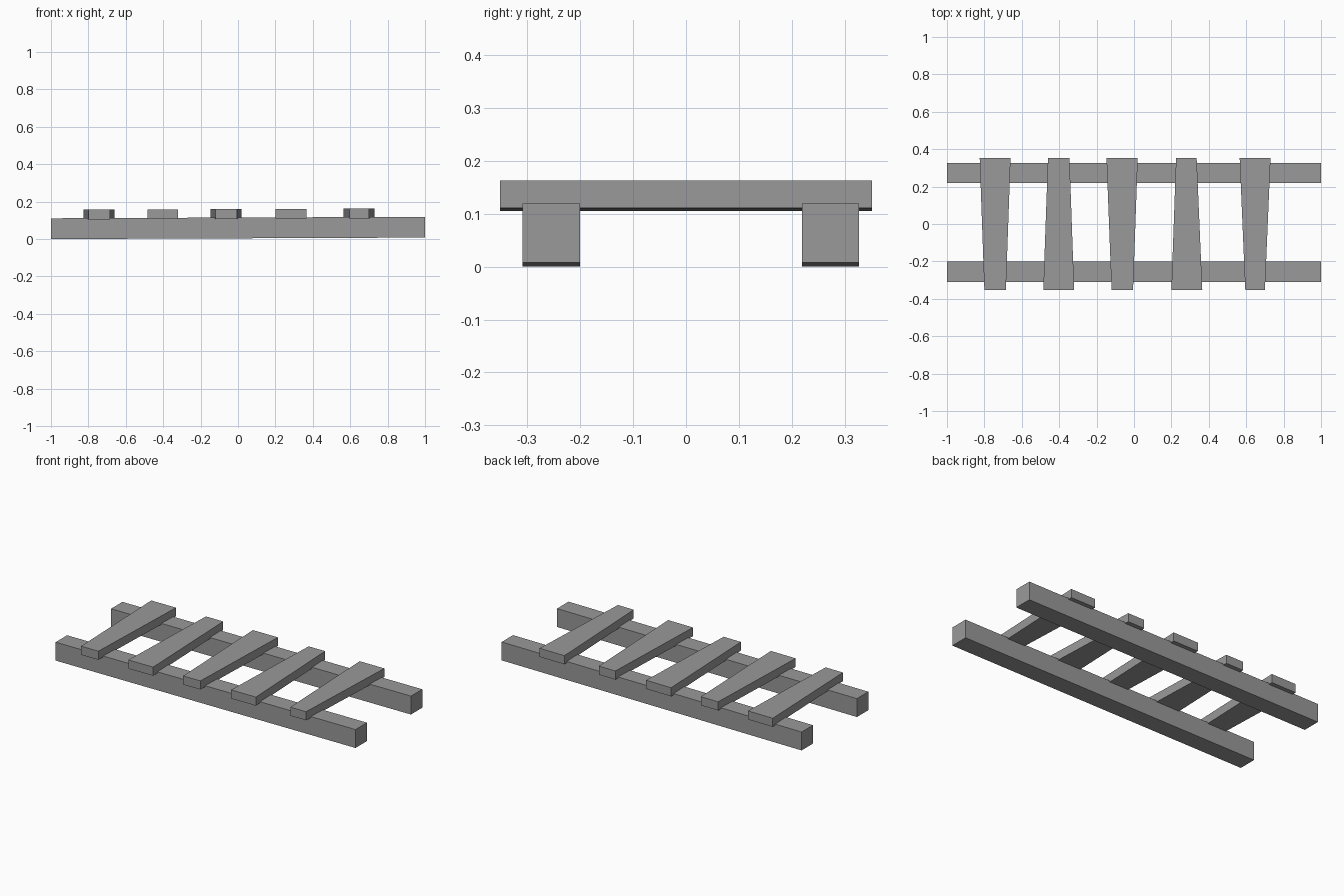
import bpy
import bmesh

cube = bpy.data.objects.get("Cube")
if cube:
    bpy.data.objects.remove(cube, do_unlink=True)

grey = bpy.data.materials.new("plain_grey")
grey.use_nodes = True
colour = (0.32, 0.32, 0.32, 1)
grey.diffuse_color = colour
grey.node_tree.nodes["Principled BSDF"].inputs["Base Color"].default_value = colour

SLOPE = 0.004  # the whole track rises slightly towards +x


def beam(name, front, back, y0, y1, z0, z1):
    """Straight beam with its own x range at the front and back ends."""
    bm = bmesh.new()
    bmesh.ops.create_cube(bm, size=1)
    for v in bm.verts:
        at_front = v.co.y < 0
        x = (front if at_front else back)[v.co.x > 0]
        z = z1 if v.co.z > 0 else z0
        v.co = (x, y0 if at_front else y1, z + SLOPE * x)
    mesh = bpy.data.meshes.new(name)
    bm.to_mesh(mesh)
    bm.free()
    mesh.materials.append(grey)
    obj = bpy.data.objects.new(name, mesh)
    bpy.context.collection.objects.link(obj)


# Two long rails
beam("front_rail", (-1, 1), (-1, 1), -0.309, -0.2, 0.004, 0.115)
beam("back_rail", (-1, 1), (-1, 1), 0.219, 0.327, 0.004, 0.115)

# Tapered cross planks: x range at the front end, then at the back end
planks = [
    ((-0.80, -0.685), (-0.825, -0.66)),
    ((-0.485, -0.32), (-0.46, -0.345)),
    ((-0.12, -0.005), (-0.147, 0.02)),
    ((0.20, 0.365), (0.225, 0.335)),
    ((0.595, 0.70), (0.565, 0.73)),
]
for i, (front, back) in enumerate(planks, 1):
    beam(f"cross_plank_{i}", front, back, -0.352, 0.352, 0.108, 0.16)
